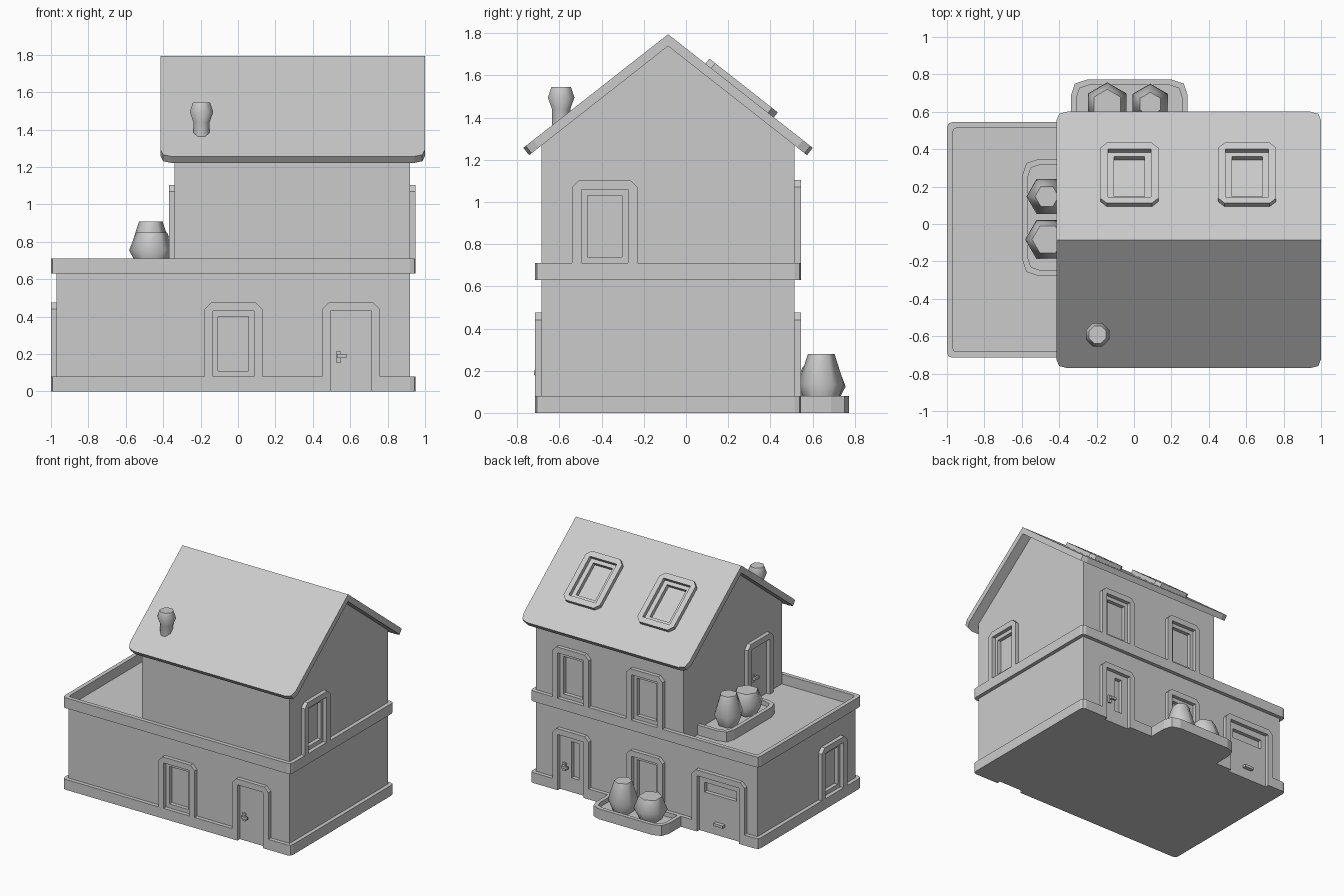
import bpy, bmesh
from math import radians, pi, cos, sin, atan
from mathutils import Matrix, Vector

if "Cube" in bpy.data.objects:
    bpy.data.objects.remove(bpy.data.objects["Cube"])

LAY = Matrix.Rotation(-pi / 2, 4, 'X')      # turns a wall outline into a plan outline (depth = -height)


def at(deg, x, y, z=0.0):
    """Wall frame: x along the wall, -y outward, z up."""
    return Matrix.Translation((x, y, z)) @ Matrix.Rotation(radians(deg), 4, 'Z')


def finish(name, bm):
    bmesh.ops.recalc_face_normals(bm, faces=bm.faces)
    me = bpy.data.meshes.new(name)
    bm.to_mesh(me)
    bm.free()
    ob = bpy.data.objects.new(name, me)
    bpy.context.collection.objects.link(ob)
    return ob


def outline(pts, radii, n=2):
    """Polygon with corners rounded by n segments."""
    out = []
    for i, (p, r) in enumerate(zip(pts, radii)):
        p, a, b = Vector(p), Vector(pts[i - 1]), Vector(pts[(i + 1) % len(pts)])
        if r == 0:
            out.append(p)
            continue
        s, e = p + (a - p).normalized() * r, p + (b - p).normalized() * r
        for k in range(n + 1):
            t = k / n
            out.append(s * (1 - t) ** 2 + p * 2 * t * (1 - t) + e * t * t)
    return out


def rect(x0, x1, z0, z1):
    return [(x0, z0), (x0, z1), (x1, z1), (x1, z0)]


def prism(name, mat, pts, y0, y1):
    bm = bmesh.new()
    loops = [[bm.verts.new(mat @ Vector((p[0], y, p[1]))) for p in pts] for y in (y0, y1)]
    for lp in loops:
        bm.faces.new(lp)
    for i in range(len(pts)):
        bm.faces.new((loops[0][i - 1], loops[0][i], loops[1][i], loops[1][i - 1]))
    return finish(name, bm)


def lathe(name, mat, profile, sides):
    bm = bmesh.new()
    rings = []
    for r, z in profile:
        rings.append([bm.verts.new(mat @ Vector((r * cos(a), r * sin(a), z)))
                      for a in (2 * pi * k / sides - pi / 2 for k in range(sides))])
    for lo, hi in zip(rings, rings[1:]):
        for k in range(sides):
            bm.faces.new((lo[k - 1], lo[k], hi[k], hi[k - 1]))
    bm.faces.new(rings[0])
    bm.faces.new(rings[-1])
    ob = finish(name, bm)
    bpy.ops.object.select_all(action='DESELECT')
    ob.select_set(True)
    bpy.context.view_layer.objects.active = ob
    bpy.ops.object.shade_smooth_by_angle(angle=radians(62))
    return ob


def cut(target, cutter):
    cutter.hide_render = True
    mod = target.modifiers.new("cut", 'BOOLEAN')
    mod.operation, mod.solver, mod.object = 'DIFFERENCE', 'EXACT', cutter
    bpy.context.view_layer.objects.active = target
    bpy.ops.object.modifier_apply(modifier=mod.name)
    bpy.data.objects.remove(cutter)


def arch(name, mat, half, z0):
    """Raised surround with chamfered top corners, open at the bottom."""
    h, i = half, half - 0.045
    pts = [(-h, z0), (-h, .475), (h, .475), (h, z0), (i, z0), (i, .43), (-i, .43), (-i, z0)]
    prism(name, mat, outline(pts, [0, .035, .035, 0, 0, 0, 0, 0], 1), .01, -.03)


def window(name, mat, wall):
    arch(name + "_frame", mat, .155, .07)
    cut(wall, prism("cutter", mat, rect(-.082, .082, .11, .40), .03, -.02))


def door(name, mat, half=.155, handle=True):
    arch(name + "_frame", mat, half, 0)
    if handle:
        prism(name + "_plate", mat, rect(-.08, -.055, .155, .215), .01, -.012)
        prism(name + "_stem", mat, rect(-.075, -.06, .18, .2), 0, -.035)
        prism(name + "_lever", mat, rect(-.075, -.025, .18, .2), -.02, -.035)
    if mat.translation.z < .1:       # opening through the plinth
        h = half - .045
        cut(plinth, prism("cutter", mat, rect(-h, h, -.1, .43), .004, -.1))


# Walls and bands
X0, X1, Y0, Y1, FL = -.97, .92, -.685, .515, .63
ground = prism("ground_floor", LAY, rect(X0, X1, Y0, Y1), 0, -FL - .004)
gable = [(Y0, FL), (Y0, 1.28), (-.085, 1.755), (Y1, 1.28), (Y1, FL)]
upper = prism("upper_floor", at(90, 0, 0), gable, .34, -X1)
band = outline(rect(-1, .95, -.715, .545), [.03] * 4)
plinth = prism("plinth", LAY, band, 0, -.08)
ledge = prism("terrace_ledge", LAY, band, -FL, -.71)
cut(ledge, prism("cutter", LAY, outline(rect(X0 + .002, X1 - .002, Y0 + .002, Y1 - .002), [.02] * 4), -.5, -.9))

# Windows
FX, RX, SY = -.025, .605, -.385
window("front_window", at(0, FX, Y0), ground)
window("left_window", at(-90, X0, SY), ground)
window("back_window", at(180, FX, Y1), ground)
window("right_upper_window", at(90, X1, SY, FL), upper)
for x in (FX, RX):
    window("back_upper_window", at(180, x, Y1, FL), upper)

# Doors
door("front_door", at(0, RX, Y0))
door("terrace_door", at(-90, -.34, SY, FL))
back = at(180, RX, Y1)
door("back_door", back)
cut(ground, prism("cutter", back, rect(-.012, .052, .11, .39), .03, -.02))

# Garage door
garage = at(180, -.655, Y1)
door("garage_door", garage, .225, False)
cut(ground, prism("cutter", garage, rect(-.135, .135, .305, .38), .03, -.02))
prism("garage_handle", garage, rect(-.04, .04, .08, .1), .01, -.03)

# Roof slopes, with local z running up to the ridge
SLOPE = atan(.785)
TILT = Matrix.Rotation(SLOPE - pi / 2, 4, 'X')
LEN = .686 / cos(SLOPE)
slopes = []
for name, deg in (("front_roof", 0), ("back_roof", 180)):
    m = at(deg, .2925, -.085, 1.795) @ TILT
    shape = outline(rect(-.7075, .7075, -LEN, 0), [.06, 0, 0, .06])
    slopes.append(prism(name, m, shape, 0, .044))

# Skylights
for x in (FX, RX):
    m = at(180, x, .2545, 1.795 - .785 * .3395) @ TILT
    frame = prism("skylight_frame", m, outline(rect(-.155, .155, -.206, .206), [.035] * 4, 1), .005, -.03)
    cut(frame, prism("cutter", m, rect(-.115, .115, -.163, .163), .1, -.1))
    cut(slopes[1], prism("cutter", m, rect(-.082, .082, -.135, .135), .03, -.1))

# Chimney
lathe("chimney", at(22.5, -.195, -.592), [(.047, 1.32), (.047, 1.44), (.068, 1.495), (.05, 1.545)], 8)

# Planters with bushes
for name, m in (("garden", at(180, FX, Y1)), ("terrace", at(-90, -.34, .035, FL))):
    bed = prism(name + "_planter", m @ LAY, outline(rect(-.312, .312, -.257, .01), [.085, 0, 0, .085]), 0, -.08)
    cut(bed, prism("cutter", m @ LAY, outline(rect(-.282, .282, -.227, .02), [.065, 0, 0, .065]), -.045, -.2))
    low = Matrix.Translation((.118, -.122, 0))
    tall = Matrix.Translation((-.112, -.126, 0))
    lathe(name + "_low_bush", m @ low, [(.075, .04), (.12, .125), (.083, .22)], 6)
    lathe(name + "_tall_bush", m @ tall, [(.07, .04), (.109, .135), (.063, .28)], 6)
